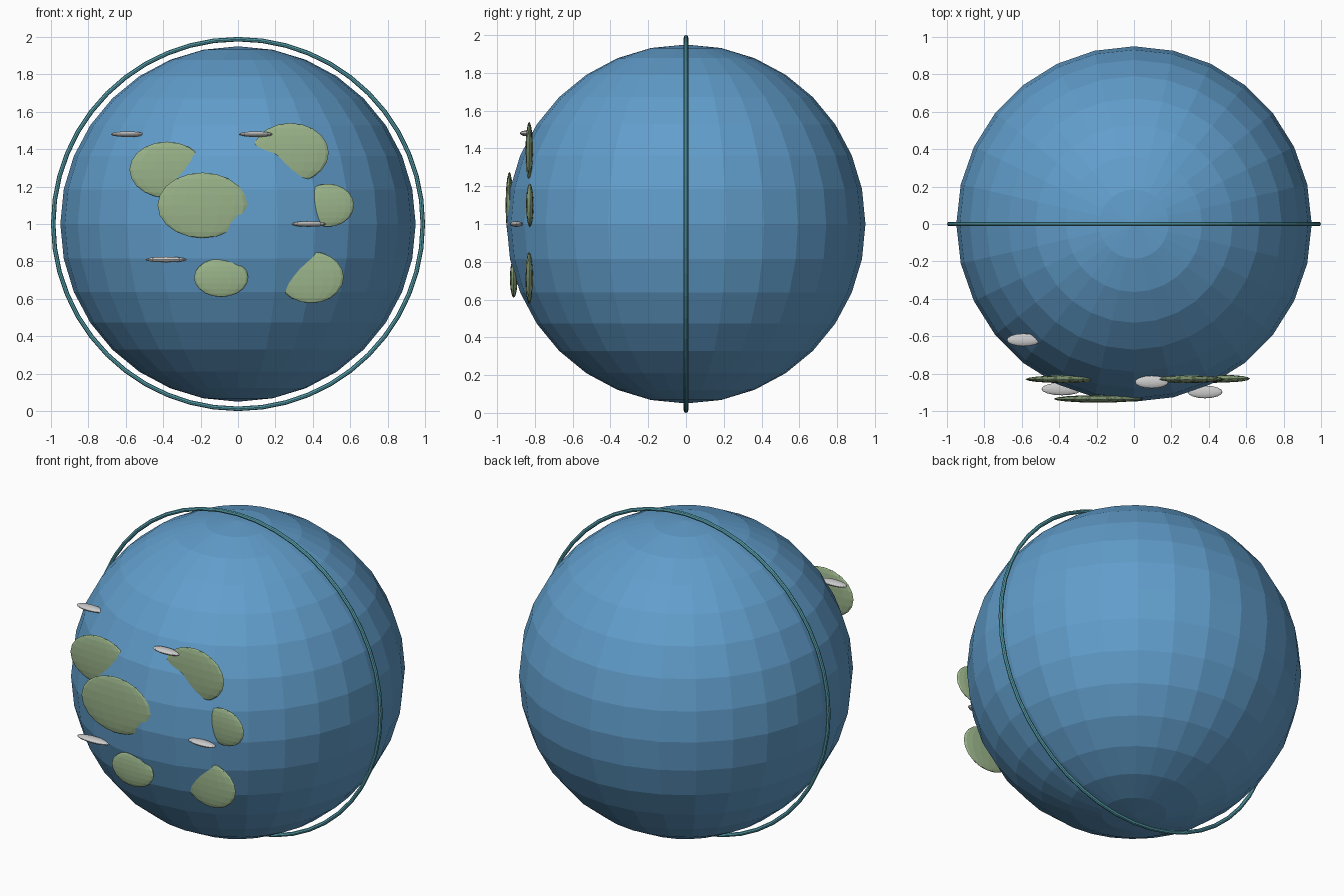
import bpy

if "Cube" in bpy.data.objects:
    bpy.data.objects.remove(bpy.data.objects["Cube"])


def material(name, rgb):
    m = bpy.data.materials.new(name)
    m.diffuse_color = (*rgb, 1)
    m.use_nodes = True
    m.node_tree.nodes["Principled BSDF"].inputs["Base Color"].default_value = m.diffuse_color
    return m


OCEAN = material("ocean_blue", (0.12, 0.34, 0.60))
LAND = material("land_green", (0.32, 0.45, 0.25))
CLOUD = material("cloud_white", (0.90, 0.90, 0.90))
RING = material("ring_teal", (0.10, 0.38, 0.45))


def ellipsoid(name, loc, half, mat, segments=16, rings=10):
    bpy.ops.mesh.primitive_uv_sphere_add(segments=segments, ring_count=rings,
                                         radius=1, location=loc)
    ob = bpy.context.object
    ob.name = name
    ob.scale = half
    ob.data.materials.append(mat)
    return ob


# globe
globe = ellipsoid("globe", (0, 0, 1), (0.95, 0.95, 0.95), OCEAN, 28, 16)

# thin upright ring around the globe
bpy.ops.mesh.primitive_torus_add(major_segments=48, minor_segments=8,
                                 major_radius=0.988, minor_radius=0.012,
                                 location=(0, 0, 1), rotation=(1.5707963, 0, 0))
ring = bpy.context.object
ring.name = "ring"
ring.data.materials.append(RING)

# land patches: thin discs facing front, partly sunk in the globe (x, y, z, half x, half z)
lands = [
    (-0.38, -0.83, 1.29, 0.20, 0.15),
    (-0.19, -0.935, 1.10, 0.24, 0.175),
    (0.28, -0.83, 1.38, 0.205, 0.16),
    (0.48, -0.827, 1.10, 0.14, 0.115),
    (0.39, -0.83, 0.715, 0.175, 0.138),
    (-0.09, -0.912, 0.713, 0.145, 0.103),
]
for i, (x, y, z, hx, hz) in enumerate(lands, 1):
    ellipsoid(f"land_{i}", (x, y, z), (hx, 0.02, hz), LAND)

# clouds: thin discs lying flat (x, y, z, half x)
clouds = [
    (-0.59, -0.62, 1.48, 0.09),
    (0.095, -0.845, 1.48, 0.09),
    (-0.385, -0.882, 0.81, 0.11),
    (0.38, -0.898, 1.00, 0.093),
]
for i, (x, y, z, hx) in enumerate(clouds, 1):
    ellipsoid(f"cloud_{i}", (x, y, z), (hx, 0.034, 0.015), CLOUD)
